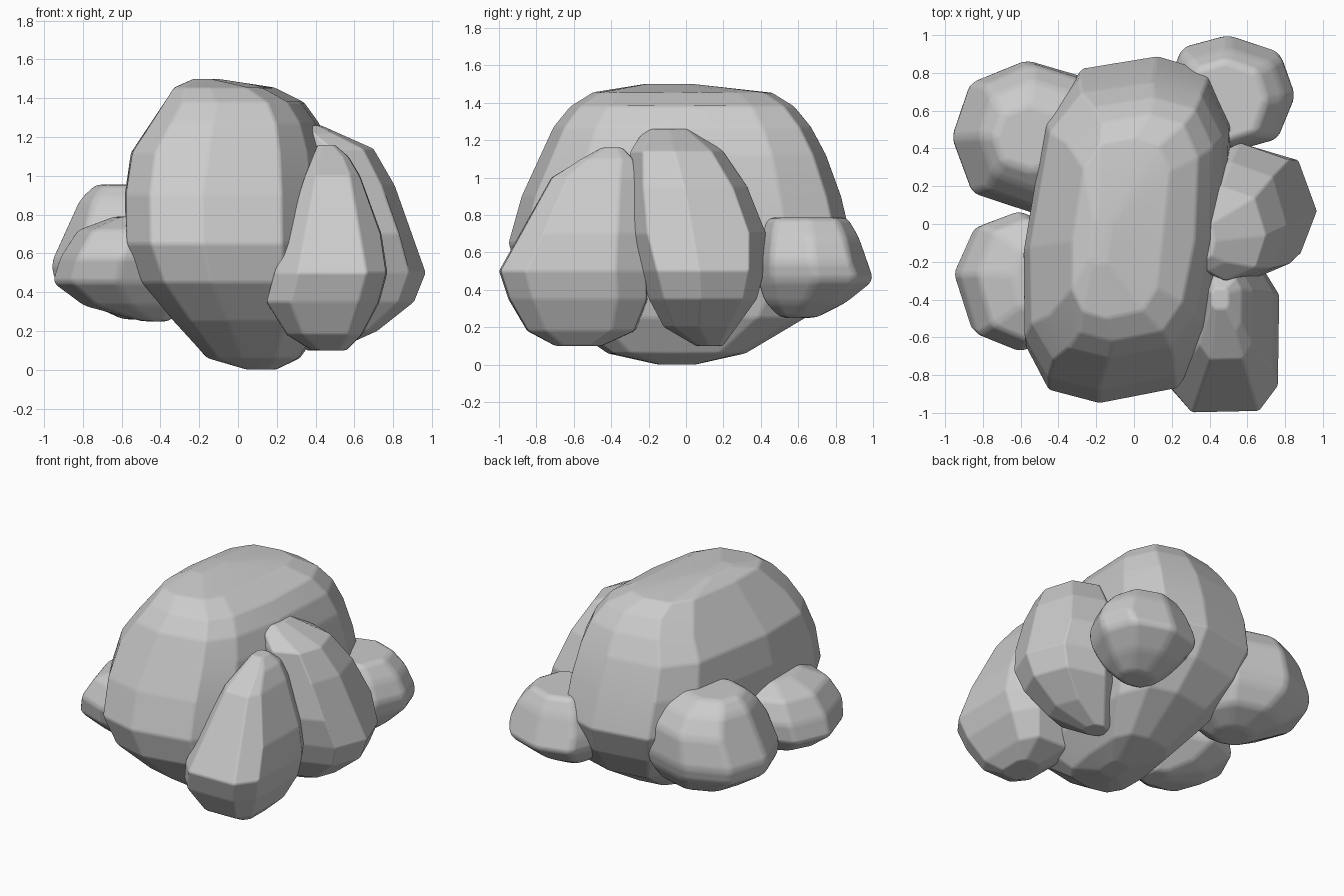
import bpy, bmesh, math, random

random.seed(4)


def rock(name, rings, sides=8, power=2.6, phase=0.2, skew=0.0, bevel=0.035, merge=9):
    """Convex stone wrapped around rings of (z, x0, x1, y0, y1)."""
    # one rounded, slightly irregular outline shared by every ring
    outline = []
    for k in range(sides):
        a = phase + (k + random.uniform(-0.1, 0.1)) * math.tau / sides
        c, s = math.cos(a), math.sin(a)
        outline.append((math.copysign(abs(c) ** (2 / power), c),
                        math.copysign(abs(s) ** (2 / power), s)))
    lo = [min(p[i] for p in outline) for i in (0, 1)]
    hi = [max(p[i] for p in outline) for i in (0, 1)]
    outline = [[(p[i] - lo[i]) / (hi[i] - lo[i]) for i in (0, 1)] for p in outline]

    bm = bmesh.new()
    for z, x0, x1, y0, y1 in rings:
        for u, v in outline:
            y = y0 + (y1 - y0) * v
            bm.verts.new((x0 + (x1 - x0) * u + skew * y, y, z))
    bmesh.ops.convex_hull(bm, input=bm.verts[:])
    loose = [v for v in bm.verts if not v.link_faces]
    bmesh.ops.delete(bm, geom=loose, context='VERTS')
    # merge near-flat triangles into broad facets
    bmesh.ops.dissolve_limit(bm, angle_limit=math.radians(merge),
                             verts=bm.verts[:], edges=bm.edges[:])
    bmesh.ops.recalc_face_normals(bm, faces=bm.faces[:])
    for f in bm.faces:
        f.smooth = True
    mesh = bpy.data.meshes.new(name)
    bm.to_mesh(mesh)
    bm.free()
    ob = bpy.data.objects.new(name, mesh)
    bpy.context.collection.objects.link(ob)
    # worn, softened edges
    mod = ob.modifiers.new("soft_edges", 'BEVEL')
    mod.width, mod.segments = bevel, 3
    mod.limit_method = 'ANGLE'
    mod.angle_limit = math.radians(8)
    mod.harden_normals = True
    return ob


# large central boulder
rock("main_boulder", [
    (0.00, 0.05, 0.20, -0.15, 0.05), (0.06, -0.15, 0.32, -0.42, 0.32),
    (0.25, -0.32, 0.44, -0.70, 0.64), (0.45, -0.48, 0.49, -0.89, 0.80),
    (0.65, -0.56, 0.50, -0.95, 0.89), (0.90, -0.57, 0.49, -0.88, 0.83),
    (1.12, -0.54, 0.46, -0.78, 0.75), (1.27, -0.44, 0.41, -0.71, 0.67),
    (1.38, -0.36, 0.33, -0.62, 0.58), (1.455, -0.32, 0.18, -0.50, 0.46),
    (1.50, -0.22, -0.10, -0.22, 0.05)],
    sides=12, power=3.2, phase=0.0, skew=0.1, bevel=0.04, merge=4)

# tall leaning stone at the front right
rock("front_right_stone", [
    (0.10, 0.38, 0.56, -0.70, -0.45), (0.18, 0.25, 0.64, -0.85, -0.27),
    (0.35, 0.14, 0.73, -0.95, -0.20), (0.50, 0.18, 0.77, -1.00, -0.20),
    (0.70, 0.25, 0.74, -0.89, -0.22), (1.00, 0.34, 0.63, -0.72, -0.25),
    (1.10, 0.38, 0.57, -0.57, -0.28), (1.16, 0.41, 0.50, -0.45, -0.34)],
    power=3.6, phase=0.39)

# tall stone in the middle of the right side
rock("right_middle_stone", [
    (0.10, 0.35, 0.50, 0.05, 0.20), (0.20, 0.30, 0.72, -0.12, 0.28),
    (0.35, 0.25, 0.91, -0.20, 0.38), (0.50, 0.25, 0.97, -0.25, 0.42),
    (0.70, 0.25, 0.91, -0.31, 0.43), (0.95, 0.25, 0.81, -0.32, 0.33),
    (1.14, 0.25, 0.70, -0.30, 0.20), (1.22, 0.25, 0.52, -0.25, 0.10),
    (1.26, 0.28, 0.43, -0.20, 0.03)], sides=8, power=2.3, phase=0.0)

# low stone at the back right
rock("back_right_stone", [
    (0.25, 0.35, 0.60, 0.50, 0.70), (0.33, 0.25, 0.72, 0.42, 0.86),
    (0.45, 0.15, 0.84, 0.38, 1.01), (0.55, 0.15, 0.86, 0.38, 0.97),
    (0.68, 0.20, 0.80, 0.40, 0.93), (0.785, 0.27, 0.70, 0.43, 0.87)],
    power=2.4, phase=0.0, skew=0.0)

# round stone at the back left
rock("back_left_stone", [
    (0.26, -0.60, -0.35, 0.30, 0.55), (0.33, -0.76, -0.20, 0.20, 0.74),
    (0.45, -0.95, -0.12, 0.08, 0.84), (0.55, -0.97, -0.10, 0.05, 0.87),
    (0.75, -0.88, -0.14, 0.08, 0.85), (0.88, -0.82, -0.22, 0.18, 0.76),
    (0.955, -0.74, -0.35, 0.28, 0.64)], power=2.3, phase=0.0)

# low stone at the front left
rock("front_left_stone", [
    (0.25, -0.50, -0.35, -0.40, -0.20), (0.33, -0.80, -0.28, -0.52, -0.08),
    (0.45, -0.96, -0.25, -0.64, 0.05), (0.58, -0.92, -0.25, -0.68, 0.07),
    (0.72, -0.83, -0.25, -0.62, 0.03), (0.79, -0.64, -0.35, -0.48, -0.10)],
    power=2.3, phase=0.0)
